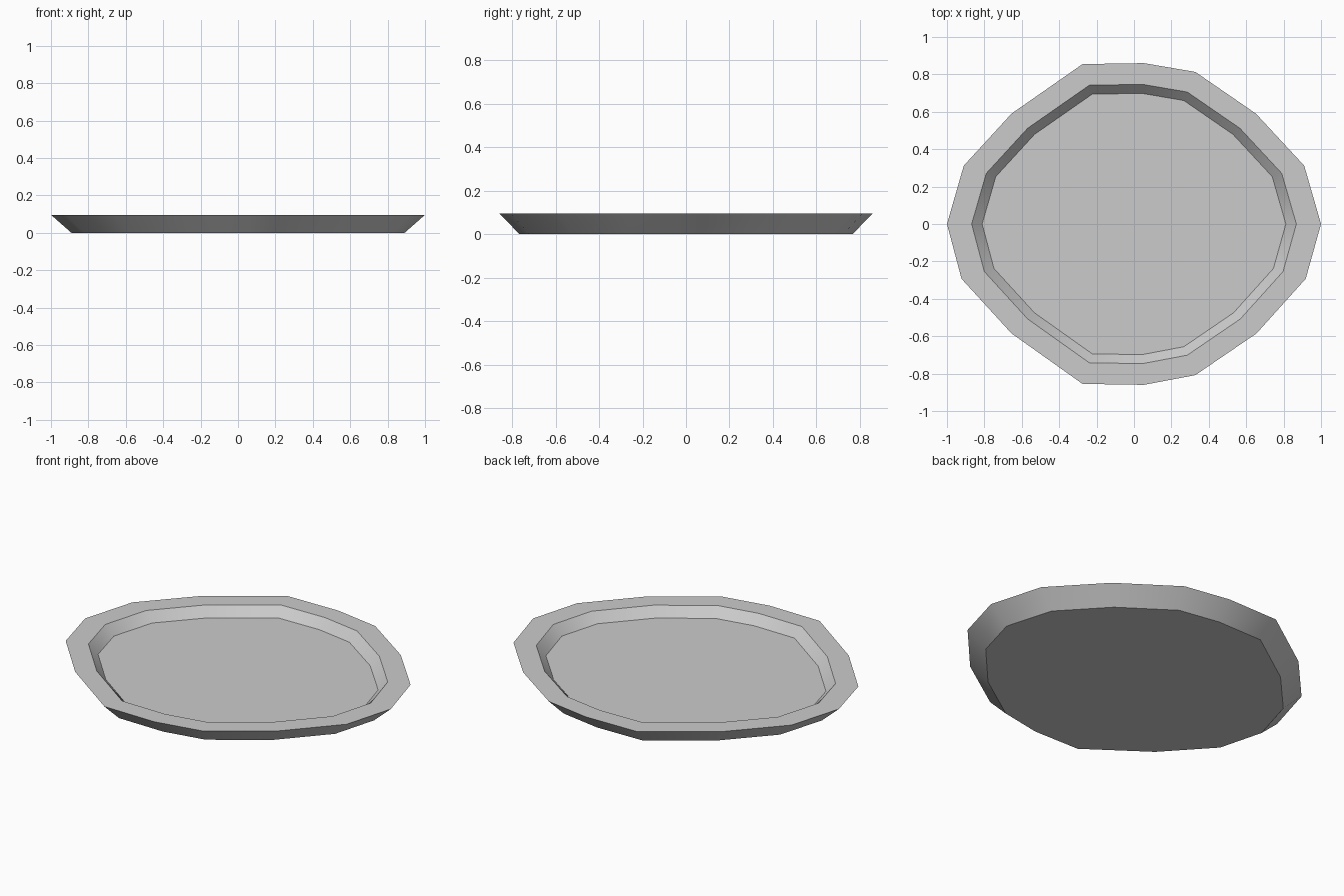
import bpy, bmesh, math

if "Cube" in bpy.data.objects:
    bpy.data.objects.remove(bpy.data.objects["Cube"])

# Irregular 16-sided outline of the dish rim
outline = [(1, 0), (0.91, 0.312), (0.652, 0.59), (0.328, 0.813),
           (0.053, 0.86), (-0.275, 0.855), (-0.655, 0.59), (-0.91, 0.312),
           (-1, 0), (-0.922, -0.293), (-0.655, -0.585), (-0.275, -0.855),
           (0.053, -0.86), (0.328, -0.808), (0.655, -0.585), (0.918, -0.293)]

# Cross-section as (outline scale, height): underside, rim, inner lip, floor
profile = [(0.891, 0.0), (1.0, 0.096), (0.868, 0.096), (0.812, 0.042)]

bm = bmesh.new()
rings = [[bm.verts.new((x * s, y * s, z)) for x, y in outline] for s, z in profile]
n = len(outline)
for low, high in zip(rings, rings[1:]):
    for i in range(n):
        j = (i + 1) % n
        bm.faces.new((low[i], low[j], high[j], high[i]))

# Underside and dish floor
bm.faces.new(rings[0][::-1])
bm.faces.new(rings[-1])
bmesh.ops.recalc_face_normals(bm, faces=bm.faces)

mesh = bpy.data.meshes.new("shallow_dish")
bm.to_mesh(mesh)
bm.free()
dish = bpy.data.objects.new("shallow_dish", mesh)
bpy.context.collection.objects.link(dish)

# Soft walls, crisp rim edges
bpy.context.view_layer.objects.active = dish
dish.select_set(True)
bpy.ops.object.shade_smooth_by_angle(angle=math.radians(30))
